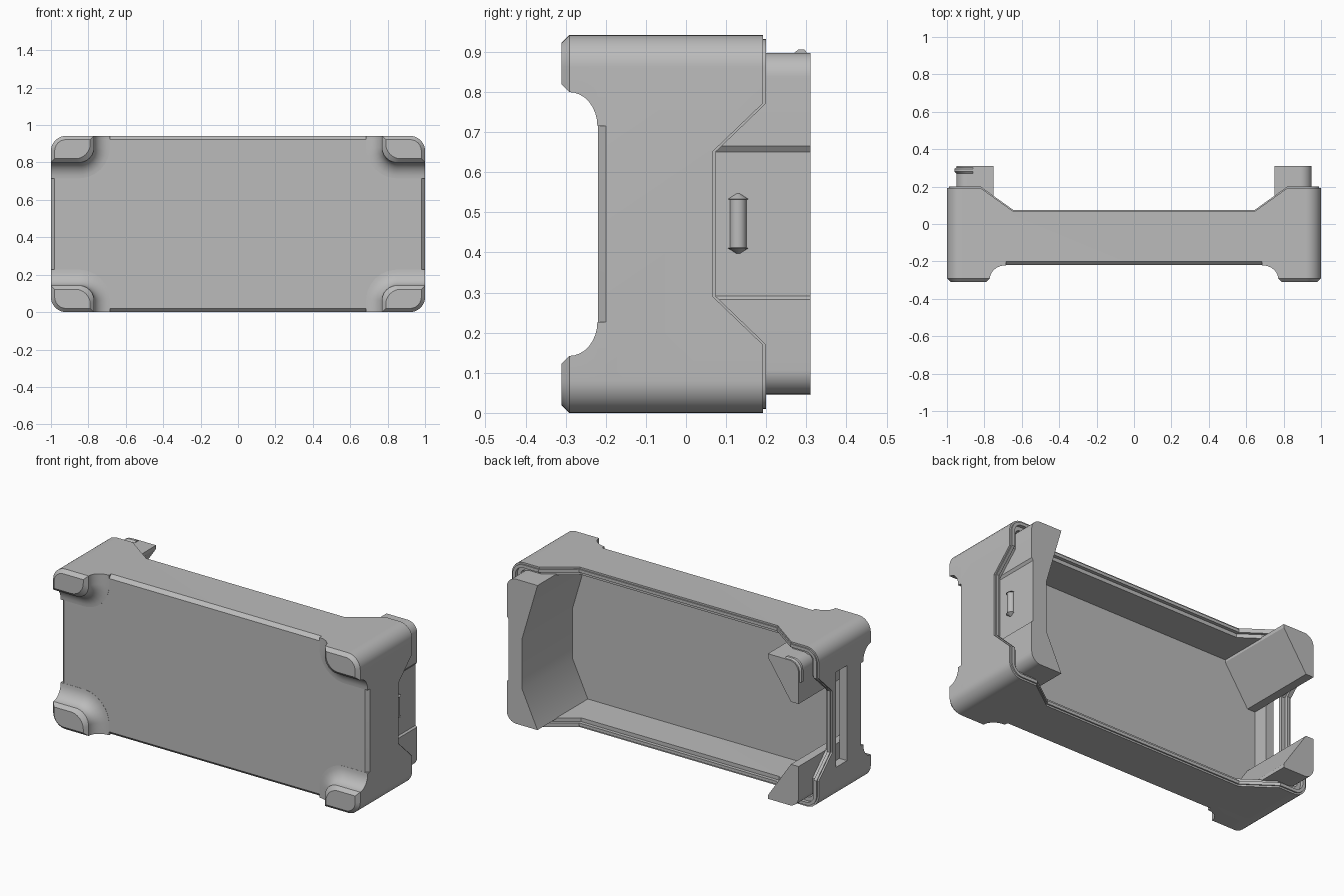
import bpy, bmesh, math
from mathutils import Vector

if "Cube" in bpy.data.objects:
    bpy.data.objects.remove(bpy.data.objects["Cube"])

grey = bpy.data.materials.new("plain_grey")
grey.use_nodes = True
grey.diffuse_color = (0.5, 0.5, 0.5, 1)
grey.node_tree.nodes["Principled BSDF"].inputs["Base Color"].default_value = (0.5, 0.5, 0.5, 1)

TOP = 0.942
MID = TOP / 2


def fillet(corners, n=8):
    """Round each (u, v, radius) corner of a polygon."""
    pts = []
    for i, (u, v, r) in enumerate(corners):
        p = Vector((u, v))
        if r <= 0:
            pts.append(p)
            continue
        a = (Vector(corners[i - 1][:2]) - p).normalized()
        b = (Vector(corners[(i + 1) % len(corners)][:2]) - p).normalized()
        half = a.angle(b) / 2
        c = p + (a + b).normalized() * r / math.sin(half)
        v0, v1 = p + a * r / math.tan(half) - c, p + b * r / math.tan(half) - c
        pts += [c + v0.lerp(v1, k / n).normalized() * r for k in range(n + 1)]
    return pts


def place(axis, p, w):
    return {"x": (w, p[0], p[1]), "y": (p[0], w, p[1]), "z": (p[0], p[1], w)}[axis]


def loft(name, axis, layers):
    """Join equal-sized outlines (position, points) along an axis and cap the ends."""
    bm = bmesh.new()
    rings = [[bm.verts.new(place(axis, p, w)) for p in pts] for w, pts in layers]
    n = len(rings[0])
    for lo, hi in zip(rings, rings[1:]):
        for i in range(n):
            j = (i + 1) % n
            bm.faces.new((lo[i], lo[j], hi[j], hi[i]))
    bm.faces.new(rings[0])
    bm.faces.new(rings[-1])
    bmesh.ops.recalc_face_normals(bm, faces=bm.faces)
    mesh = bpy.data.meshes.new(name)
    bm.to_mesh(mesh)
    bm.free()
    mesh.materials.append(grey)
    ob = bpy.data.objects.new(name, mesh)
    bpy.context.collection.objects.link(ob)
    return ob


def prism(name, axis, pts, a, b):
    return loft(name, axis, [(a, pts), (b, pts)])


def cut(ob, cutters):
    bpy.context.view_layer.objects.active = ob
    for c in cutters:
        mod = ob.modifiers.new("cut", "BOOLEAN")
        mod.operation, mod.solver, mod.object = "DIFFERENCE", "EXACT", c
        bpy.ops.object.modifier_apply(modifier=mod.name)
        bpy.data.objects.remove(c)


def smooth(ob):
    bpy.ops.object.select_all(action="DESELECT")
    ob.select_set(True)
    bpy.context.view_layer.objects.active = ob
    bpy.ops.object.shade_smooth_by_angle(angle=math.radians(30))


def outline(inset):
    x, lo, hi, r = 1 - inset, inset, TOP - inset, 0.08 - inset
    return fillet([(-x, lo, r), (x, lo, r), (x, hi, r), (-x, hi, r)])


def rim_cutters(off):
    """Dips in the back rim: one across the long sides, one across the ends."""
    low, high, end = 0.075 + off, 0.2 + off, 0.5
    long_dip = [(-0.82, end), (-0.82, high), (-0.645, low), (0.645, low), (0.82, high), (0.82, end)]
    end_dip = [(end, 0.17), (high, 0.17), (low, 0.29), (low, TOP - 0.29), (high, TOP - 0.17), (end, TOP - 0.17)]
    return [prism("long_dip", "z", [Vector(p) for p in long_dip], -0.2, 1.2),
            prism("end_dip", "x", [Vector(p) for p in end_dip], -1.2, 1.2)]


def slot_cutter():
    pts = [Vector(p) for p in ((-0.07, 0.19), (0.035, 0.19), (0.035, 0.75), (-0.07, 0.75))]
    return prism("slot", "x", pts, -1.2, -0.9)


# Shell: outer tray plus two stepped liners forming the rim
def finish_shell(ob, inner, off):
    floor = -0.16 if off == -0.008 else -0.5
    cut(ob, [prism("cavity", "y", outline(inner), floor, 0.5)] + rim_cutters(off) + [slot_cutter()])
    smooth(ob)


tray = loft("outer_shell", "y", [(-0.22, outline(0.02)), (-0.2, outline(0)), (0.192, outline(0))])
finish_shell(tray, 0.01, -0.008)
for name, a, b, off in (("rim_lip", 0.01, 0.028, 0), ("inner_liner", 0.028, 0.05, -0.02)):
    finish_shell(prism(name, "y", outline(a), -0.17, 0.2 + off), b, off)


# Corner bumpers with a chamfered front and a flared foot
def bumper_outline(sx, sz, flare, inset):
    xi, zi = 0.77 - flare + inset, 0.8 - flare + inset
    xo, zo = 1 - inset, TOP - inset
    pts = fillet([(xi, zi, 0.08 + flare), (xo, zi, 0), (xo, zo, 0.08 - inset), (xi, zo, 0)])
    return [Vector((sx * p.x, MID + sz * (p.y - MID))) for p in pts]


for sx, side in ((-1, "right"), (1, "left")):
    for sz, level in ((-1, "lower"), (1, "upper")):
        layers = [(-0.311, bumper_outline(sx, sz, 0, 0.02)), (-0.291, bumper_outline(sx, sz, 0, 0))]
        for k in range(1, 9):
            t = math.pi / 2 * k / 8
            layers.append((-0.291 + 0.07 * math.sin(t),
                           bumper_outline(sx, sz, 0.085 * (1 - math.cos(t)), 0)))
        layers.append((-0.198, layers[-1][1]))
        smooth(loft(f"{level}_{side}_bumper", "y", layers))

# C-shaped end insert with a shallow recess on its outside
LO, HI = 0.047, 0.898
insert = fillet([(0.75, LO, 0), (0.95, LO, 0.06), (0.95, 0.283, 0), (0.94, 0.291, 0),
                 (0.94, 0.651, 0), (0.95, 0.665, 0), (0.95, HI, 0.06), (0.75, HI, 0),
                 (0.85, 0.56, 0), (0.85, 0.26, 0)])
smooth(prism("end_insert", "y", insert, -0.17, 0.31))

# Wedge-shaped corner blocks at the slotted end
for sz, level in ((-1, "lower"), (1, "upper")):
    block = fillet([(-0.75, HI, 0), (-0.75, HI - 0.02, 0), (-0.9, 0.655, 0),
                    (-0.95, 0.655, 0), (-0.95, HI, 0.06)])
    block = [Vector((p.x, MID + sz * (p.y - MID))) for p in block]
    smooth(prism(f"{level}_corner_block", "y", block, -0.17, 0.31))

# Catch ridge wrapped round the upper block's corner
ridge = fillet([(-0.96, 0.78, 0), (-0.96, 0.906, 0.06), (-0.86, 0.906, 0),
                (-0.86, 0.885, 0), (-0.94, 0.78, 0)])
inner = fillet([(-0.95, 0.78, 0), (-0.95, HI, 0.06), (-0.86, HI, 0),
                (-0.86, 0.885, 0), (-0.94, 0.78, 0)])
smooth(loft("catch_ridge", "y", [(0.27, inner), (0.28, ridge), (0.295, ridge), (0.302, inner)]))


# Button on the insert: a round bar with pointed ends
def ring(r):
    return [Vector((0.938 + r * math.cos(a * math.pi / 8), 0.13 + r * math.sin(a * math.pi / 8)))
            for a in range(16)]


smooth(loft("button", "z", [(0.397, ring(0.004)), (0.411, ring(0.026)), (0.412, ring(0.021)),
                            (0.532, ring(0.021)), (0.533, ring(0.026)), (0.547, ring(0.004))]))
